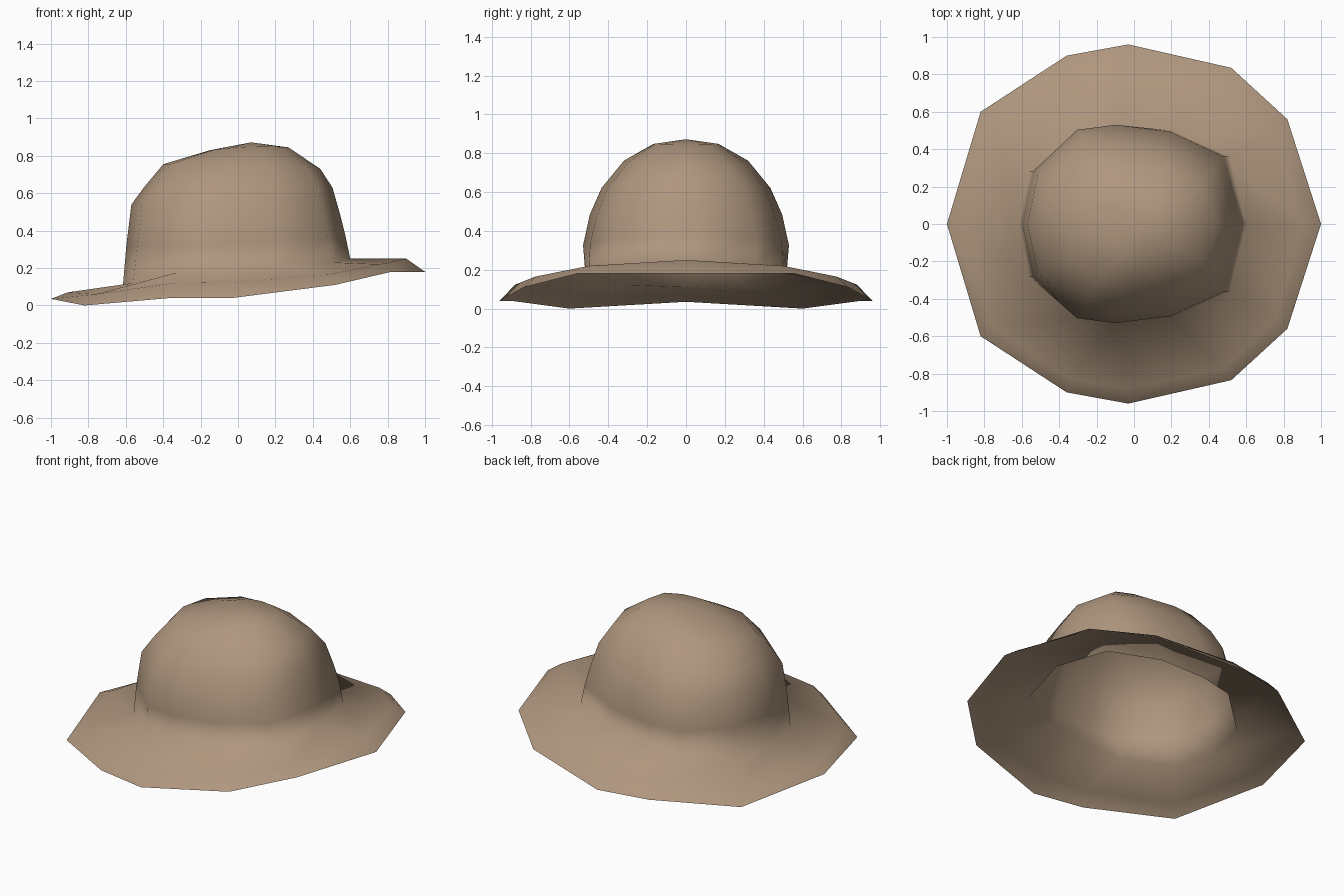
import bpy, bmesh

if "Cube" in bpy.data.objects:
    bpy.data.objects.remove(bpy.data.objects["Cube"])

felt = bpy.data.materials.new("tan_felt")
felt.diffuse_color = (0.43, 0.308, 0.21, 1)
felt.use_nodes = True
felt.node_tree.nodes["Principled BSDF"].inputs["Base Color"].default_value = felt.diffuse_color

# Half outlines (from +x round to -x), mirrored in y to twelve-sided rings
BRIM_EDGE = [(1, 0, .18), (.82, .56, .18), (.52, .835, .11), (-.03, .96, .04),
             (-.36, .90, .04), (-.82, .60, 0), (-1, 0, .035)]
BRIM_RIDGE = [(.90, 0, .25), (.76, .50, .22), (.48, .775, .165), (-.03, .88, .123),
              (-.34, .83, .12), (-.76, .55, .06), (-.91, 0, .07)]
CROWN_BASE = [(.60, 0, .25), (.51, .36, .23), (.20, .50, .22), (-.10, .52, .205),
              (-.31, .50, .18), (-.56, .28, .12), (-.615, 0, .11)]
CROWN_UNIT = [(1, 0), (.84, .68), (.35, .93), (-.15, 1), (-.5, .95), (-.9, .53), (-1, 0)]


def crown_ring(x0, x1, w, z0, z1, zm):
    """Rounded crown ring; height varies smoothly from back to front end."""
    cx, rx = (x0 + x1) / 2, (x1 - x0) / 2
    return [(cx + rx * u, w * v, zm + (z1 - z0) / 2 * u + ((z0 + z1) / 2 - zm) * u * u)
            for u, v in CROWN_UNIT]


def full(half):
    return half + [(x, -y, z) for x, y, z in reversed(half[1:-1])]


rings = [BRIM_EDGE, BRIM_RIDGE, CROWN_BASE,
         crown_ring(-.597, .575, .53, .32, .37, .33),
         crown_ring(-.57, .545, .495, .54, .49, .48),
         crown_ring(-.50, .505, .435, .635, .63, .62),
         crown_ring(-.40, .44, .32, .755, .73, .76),
         crown_ring(-.15, .27, .17, .83, .845, .848)]

# Hat: one open sheet, skinned ring to ring and closed at the crown top
bm = bmesh.new()
loops = [[bm.verts.new(p) for p in full(r)] for r in rings]
n = len(loops[0])
for a, b in zip(loops, loops[1:]):
    for i in range(n):
        j = (i + 1) % n
        bm.faces.new((a[i], a[j], b[j], b[i]))
apex = bm.verts.new((.07, 0, .872))
for i in range(n):
    bm.faces.new((loops[-1][i], loops[-1][(i + 1) % n], apex))
for f in bm.faces:
    f.smooth = True
mesh = bpy.data.meshes.new("hat")
bm.to_mesh(mesh)
bm.free()
mesh.materials.append(felt)
hat = bpy.data.objects.new("hat", mesh)
bpy.context.collection.objects.link(hat)
